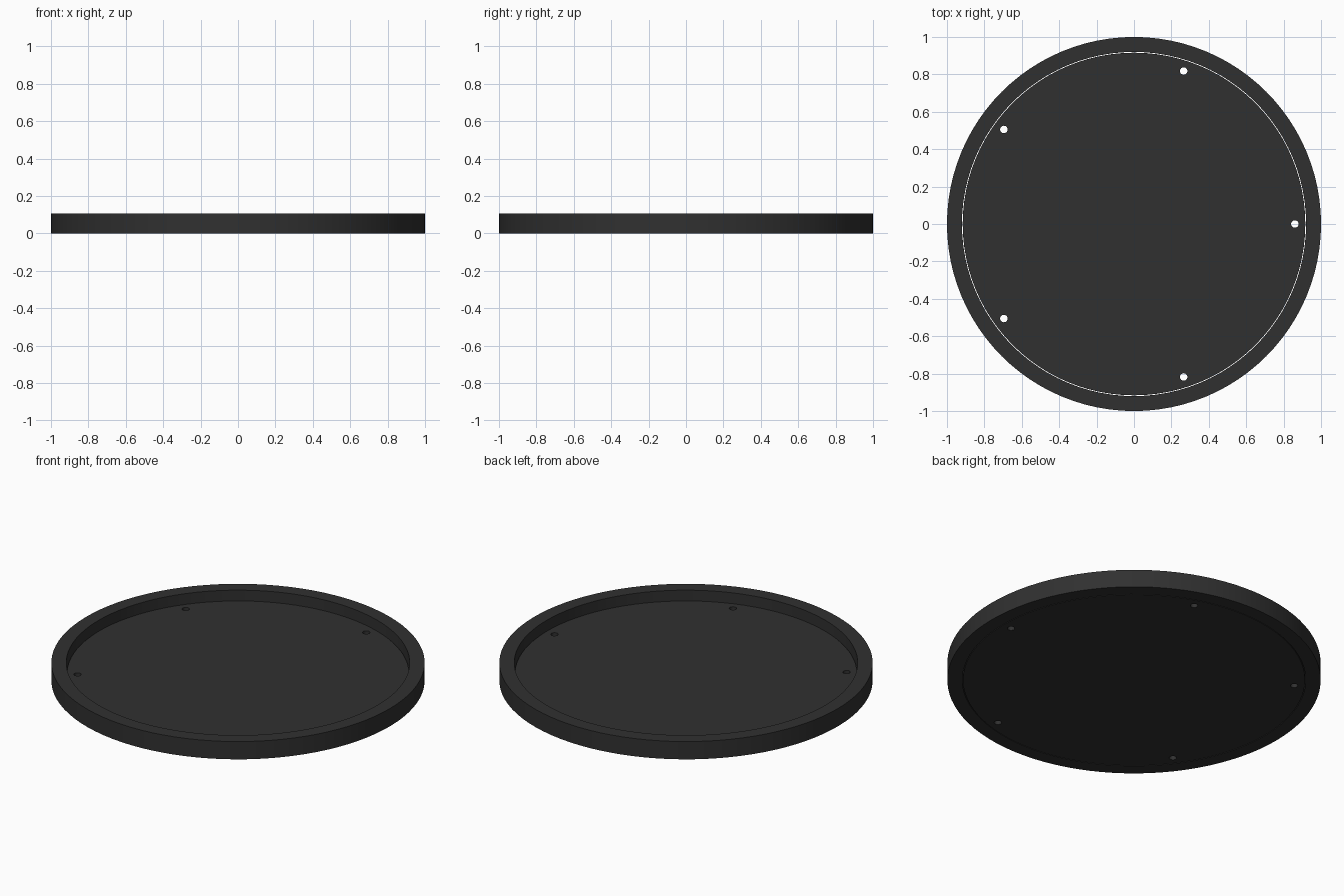
import bpy, bmesh
from math import cos, sin, pi, radians

if "Cube" in bpy.data.objects:
    bpy.data.objects.remove(bpy.data.objects["Cube"])

SEG = 96
dark = bpy.data.materials.new("dark_plastic")
dark.diffuse_color = (0.03, 0.03, 0.03, 1)
dark.use_nodes = True
dark.node_tree.nodes["Principled BSDF"].inputs["Base Color"].default_value = dark.diffuse_color


def make_object(name, bm):
    bmesh.ops.recalc_face_normals(bm, faces=bm.faces)
    mesh = bpy.data.meshes.new(name)
    bm.to_mesh(mesh)
    bm.free()
    obj = bpy.data.objects.new(name, mesh)
    bpy.context.collection.objects.link(obj)
    return obj


def lathe(name, profile):
    """Revolve a closed (radius, z) profile around z."""
    bm = bmesh.new()
    rings = [[bm.verts.new((r * cos(2 * pi * i / SEG), r * sin(2 * pi * i / SEG), z))
              for r, z in profile] for i in range(SEG)]
    n = len(profile)
    for i in range(SEG):
        a, b = rings[i], rings[(i + 1) % SEG]
        for j in range(n):
            k = (j + 1) % n
            bm.faces.new((a[j], b[j], b[k], a[k]))
    return make_object(name, bm)


def cylinder(bm, x, y, z0, z1, radius, seg):
    made = bmesh.ops.create_cone(bm, cap_ends=True, segments=seg,
                                 radius1=radius, radius2=radius, depth=z1 - z0)
    bmesh.ops.translate(bm, verts=made["verts"], vec=(x, y, (z0 + z1) / 2))


# Raised outer rim
rim = lathe("rim", [(0.92, 0), (1, 0), (1, 0.105), (0.92, 0.105)])

# Floor plate, set into the rim with a hairline gap
bm = bmesh.new()
cylinder(bm, 0, 0, 0, 0.043, 0.916, SEG)
floor_plate = make_object("floor_plate", bm)

# Five screw holes through the floor
bm = bmesh.new()
for i in range(5):
    a = radians(72 * i)
    cylinder(bm, 0.86 * cos(a), 0.86 * sin(a), -0.1, 0.2, 0.02, 24)
cutter = make_object("hole_cutter", bm)
cutter.hide_render = True
cutter.hide_set(True)
holes = floor_plate.modifiers.new("holes", 'BOOLEAN')
holes.operation = 'DIFFERENCE'
holes.solver = 'EXACT'
holes.object = cutter

# Apply the holes, then finish both parts
bpy.context.view_layer.objects.active = floor_plate
floor_plate.select_set(True)
bpy.ops.object.modifier_apply(modifier="holes")
bpy.data.objects.remove(cutter)
for obj in (rim, floor_plate):
    obj.data.materials.clear()
    obj.data.materials.append(dark)
    obj.select_set(True)
bpy.ops.object.shade_smooth_by_angle(angle=radians(30))
